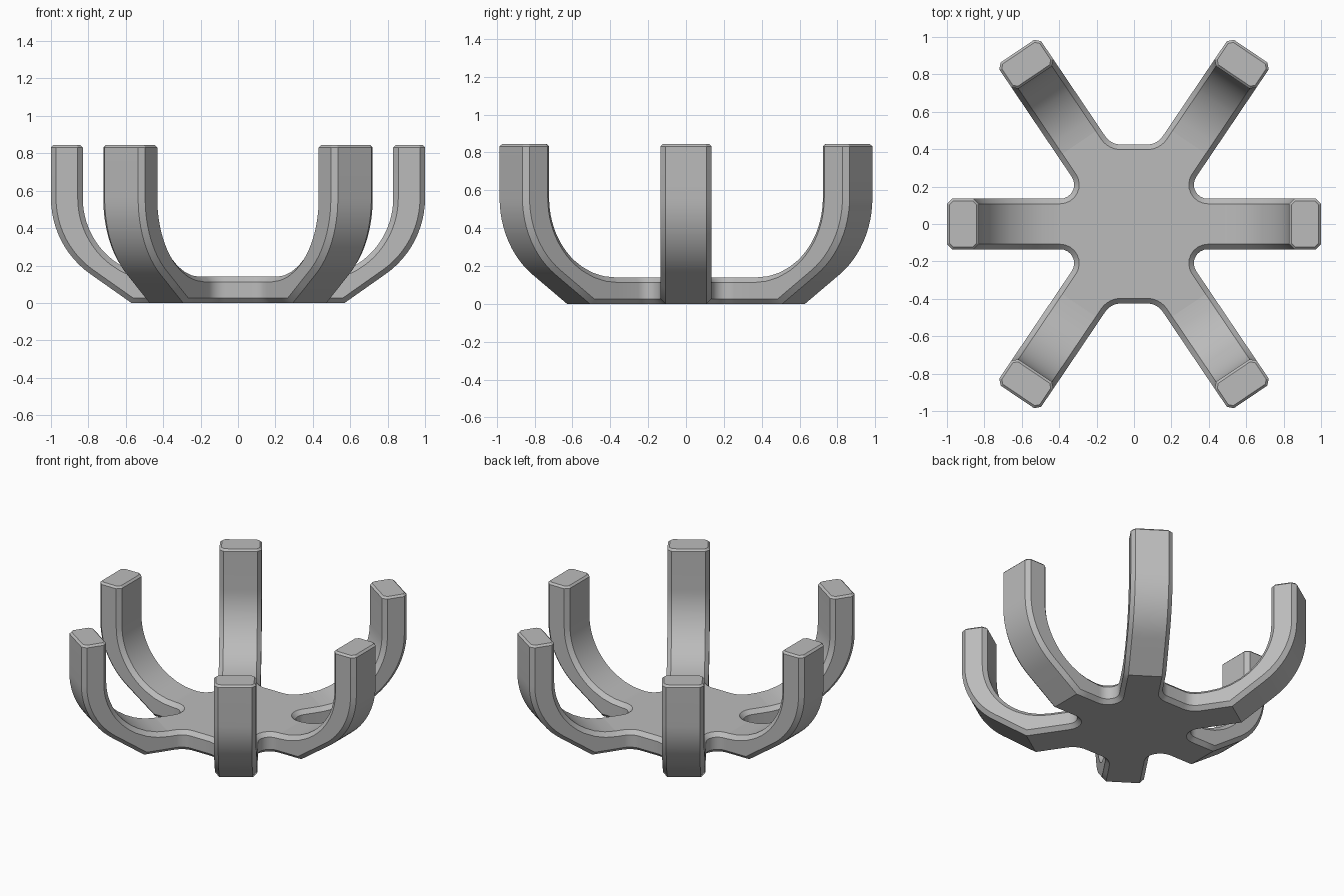
import bpy, bmesh, math
from mathutils import Vector

if "Cube" in bpy.data.objects:
    bpy.data.objects.remove(bpy.data.objects["Cube"])

W, C, T, H = 0.135, 0.027, 0.14, 0.845    # half width, chamfer, plate thickness, height
ANG = math.radians(56)                     # direction of the diagonal arms
START, SHIFT = 0.41, 0.115                 # arm root radius, extra reach of diagonal arms
WEB, R_SIDE, R_WEB = 0.425, 0.075, 0.10    # web edge and fillet radii

grey = bpy.data.materials.new("grey")
grey.diffuse_color = (0.5, 0.5, 0.5, 1)
grey.use_nodes = True
grey.node_tree.nodes["Principled BSDF"].inputs["Base Color"].default_value = grey.diffuse_color


def make(name, bm):
    bmesh.ops.recalc_face_normals(bm, faces=bm.faces)
    me = bpy.data.meshes.new(name)
    bm.to_mesh(me)
    bm.free()
    me.materials.append(grey)
    ob = bpy.data.objects.new(name, me)
    bpy.context.collection.objects.link(ob)
    bpy.ops.object.select_all(action='DESELECT')
    ob.select_set(True)
    bpy.context.view_layer.objects.active = ob
    bpy.ops.object.shade_smooth_by_angle(angle=math.radians(25))
    return ob


def fillet(a, p, b, r, n=8):
    """Points of an arc of radius r rounding corner p."""
    u, v = (a - p).normalized(), (b - p).normalized()
    half = u.angle(v) / 2
    d = r / math.tan(half)
    mid = p + (u + v).normalized() * (r / math.sin(half))
    s, e = p + u * d - mid, p + v * d - mid
    w = s.angle(e)
    return [mid + (s * math.sin(w * (1 - i / n)) + e * math.sin(w * i / n)) / math.sin(w)
            for i in range(n + 1)]


def outline(o):
    """Six-armed star outline inset by o; returns points and arm-end flags."""
    h = W - o
    d = Vector((math.cos(ANG), math.sin(ANG)))
    n = Vector((-d.y, d.x))
    inner_r = (h - n.y * -h) / d.y
    web_r = (WEB - o - n.y * h) / d.y
    q = [(Vector((START, h)), 0),
         (d * inner_r - n * h, R_SIDE + o),
         (d * (START + SHIFT) - n * h, 0),
         (d * (START + SHIFT) + n * h, 0),
         (d * web_r + n * h, R_WEB + o)]
    top = q + [(Vector((-p.x, p.y)), r) for p, r in reversed(q)]
    full = top + [(-p, r) for p, r in top]
    pts, is_end = [], []
    for i, (p, r) in enumerate(full):
        if r:
            arc = fillet(full[i - 1][0], p, full[(i + 1) % len(full)][0], r)
            pts += arc
            is_end += [False] * len(arc)
        else:
            pts.append(p)
            is_end.append(full[(i + 1) % len(full)][1] == 0)
    return pts, is_end


# Hub: chamfered star plate with open sockets where the arms begin
bm = bmesh.new()
layers = []
for z, o in ((0, C), (C, 0), (T - C, 0), (T, C)):
    pts, ends = outline(o)
    layers.append([bm.verts.new((p.x, p.y, z)) for p in pts])
for a, b in zip(layers, layers[1:]):
    for i in range(len(a)):
        j = (i + 1) % len(a)
        if not ends[i]:
            bm.faces.new((a[i], a[j], b[j], b[i]))
bm.faces.new(layers[0][::-1])
bm.faces.new(layers[-1])
make("hub", bm)


def profile(o, tip):
    """Inner and outer arm profile points (radius, height), both inset by o."""
    zc, r_in, r_out, n = 0.56, 0.42, 0.496, 12
    slope = math.radians(35)

    def arc(cx, r, t):
        t = math.radians(t)
        return (cx + r * math.cos(t), zc + r * math.sin(t))
    inner = [arc(START, r_in + o, t) for t in (-90, -80, -70, -60)]
    outer = [(START, o), (0.49, o), (0.57 - o * math.tan(slope / 2), o)]
    a = Vector(outer[-1])
    b = Vector(arc(1 - r_out, r_out - o, -55))
    outer.append(tuple((a + b) / 2))
    for i in range(n + 1):
        inner.append(arc(START, r_in + o, -52 * (1 - i / n)))
        outer.append(arc(1 - r_out, r_out - o, -55 * (1 - i / n)))
    inner.append((START + r_in + o, tip))
    outer.append((1 - o, tip))
    return inner, outer


def arm(name, angle, shift):
    """Curved prong with a chamfered rectangular section."""
    bm = bmesh.new()
    e = 0.013
    rings = []
    flat_i, flat_o = profile(0, H - e)
    side_i, side_o = profile(C, H - e)
    sections = list(zip(flat_i, flat_o, side_i, side_o, [W] * len(flat_i)))
    fi, fo, si, so, _ = sections[-1]
    k = e * 0.4
    sections.append(((fi[0] + e, H), (fo[0] - e, H), (si[0] + k, H), (so[0] - k, H), W - e))
    ca, sa = math.cos(angle), math.sin(angle)
    for fi, fo, si, so, w in sections:
        c = C - (W - w) * 0.6
        ring = [(fo, c - w), (fo, w - c), (so, w), (si, w),
                (fi, w - c), (fi, c - w), (si, -w), (so, -w)]
        rings.append([bm.verts.new(((p[0] + shift) * ca - y * sa,
                                    (p[0] + shift) * sa + y * ca, p[1])) for p, y in ring])
    for a, b in zip(rings, rings[1:]):
        for i in range(8):
            j = (i + 1) % 8
            bm.faces.new((a[i], a[j], b[j], b[i]))
    bm.faces.new(rings[-1])
    # normals must point away from the section middle
    ob = make(name, bm)
    return ob


# Arms: two along the x axis and four longer diagonal ones
arm("right_arm", 0, 0)
arm("left_arm", math.pi, 0)
arm("back_right_arm", ANG, SHIFT)
arm("back_left_arm", math.pi - ANG, SHIFT)
arm("front_left_arm", math.pi + ANG, SHIFT)
arm("front_right_arm", -ANG, SHIFT)
